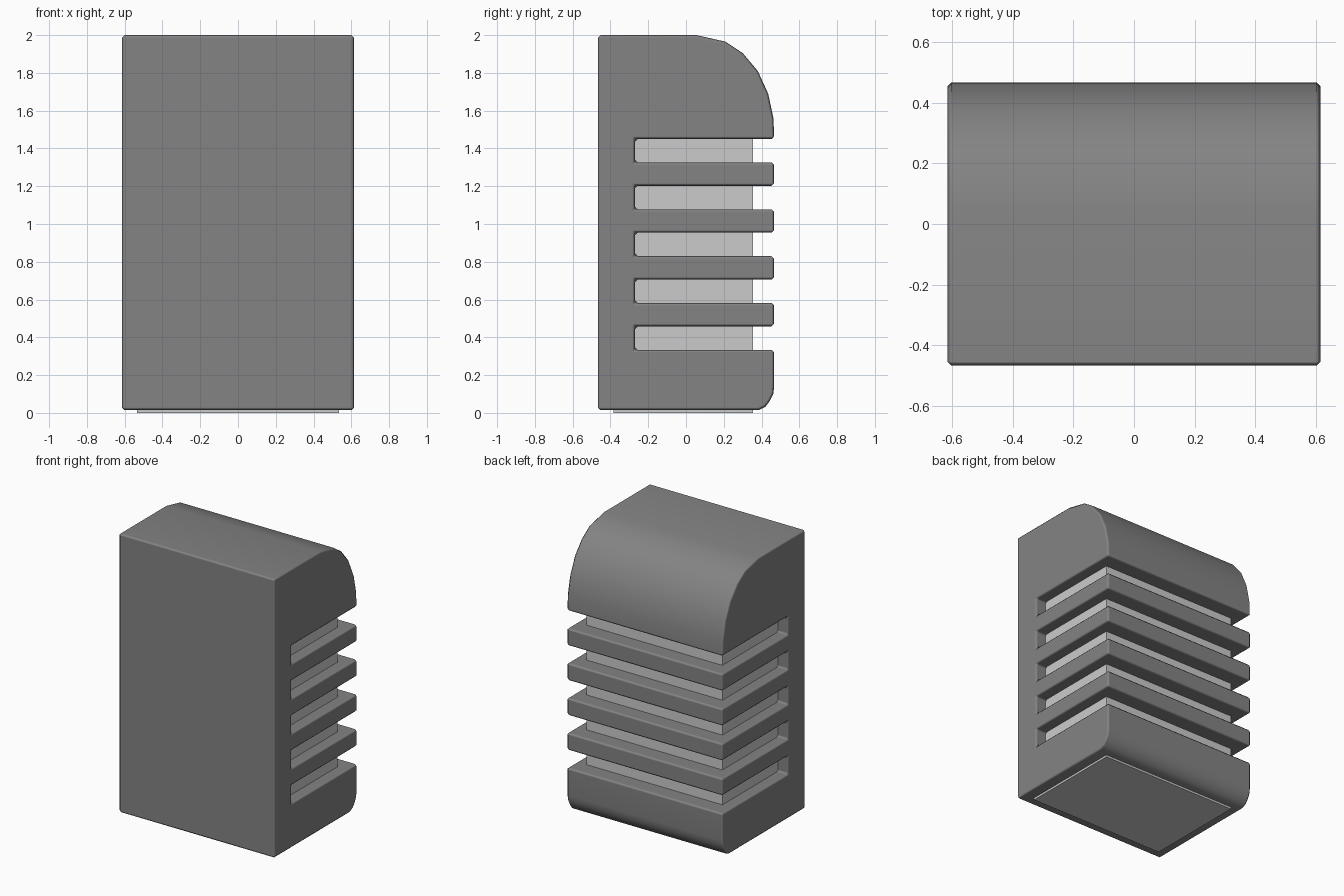
import bpy, bmesh

if "Cube" in bpy.data.objects:
    bpy.data.objects.remove(bpy.data.objects["Cube"])

W = 0.615          # half width
BACK, FRONT = -0.467, 0.467
SLOT_DEPTH = -0.27


def extrude_profile(name, pts, half, bevel=0.0):
    """Extrude a closed (y, z) profile along x, with an optional small edge bevel."""
    bm = bmesh.new()
    face = bm.faces.new([bm.verts.new((-half, y, z)) for y, z in pts])
    new = bmesh.ops.extrude_face_region(bm, geom=[face])["geom"]
    bmesh.ops.translate(bm, vec=(2 * half, 0, 0),
                        verts=[v for v in new if isinstance(v, bmesh.types.BMVert)])
    bmesh.ops.recalc_face_normals(bm, faces=bm.faces)
    mesh = bpy.data.meshes.new(name)
    bm.to_mesh(mesh)
    bm.free()
    obj = bpy.data.objects.new(name, mesh)
    bpy.context.collection.objects.link(obj)
    bpy.ops.object.select_all(action='DESELECT')
    obj.select_set(True)
    bpy.context.view_layer.objects.active = obj
    if bevel:
        # Hardened normals keep the large faces flat and the dome smooth
        mesh.shade_smooth()
        mod = obj.modifiers.new("edge_bevel", 'BEVEL')
        mod.width = bevel
        mod.segments = 1
        mod.limit_method = 'ANGLE'
        mod.angle_limit = 0.8
        mod.harden_normals = True
        bpy.ops.object.modifier_apply(modifier=mod.name)
    return obj


# Ribbed housing: rounded foot, five slots, domed top
profile = [(BACK, 0.015), (0.385, 0.015), (0.42, 0.032), (0.445, 0.065),
           (0.462, 0.10), (FRONT, 0.14)]
for i in range(5):
    low = 0.334 + i * 0.248
    high = low + 0.124
    profile += [(FRONT, low), (SLOT_DEPTH, low), (SLOT_DEPTH, high), (FRONT, high)]
profile += [(0.463, 1.56), (0.435, 1.69), (0.38, 1.81), (0.30, 1.905),
            (0.21, 1.965), (0.055, 2.0), (BACK, 2.0)]
housing = extrude_profile("ribbed_housing", profile, W, 0.014)

# Dark grey finish on the housing
dark = bpy.data.materials.new("dark_grey")
dark.diffuse_color = (0.23, 0.23, 0.23, 1)
dark.use_nodes = True
dark.node_tree.nodes["Principled BSDF"].inputs["Base Color"].default_value = dark.diffuse_color
housing.data.materials.append(dark)

# Inner core visible through the slots and just below the housing
core = extrude_profile("inner_core", [(-0.385, 0), (0.355, 0), (0.355, 1.6), (-0.385, 1.6)], 0.535)
core.data.shade_flat()
